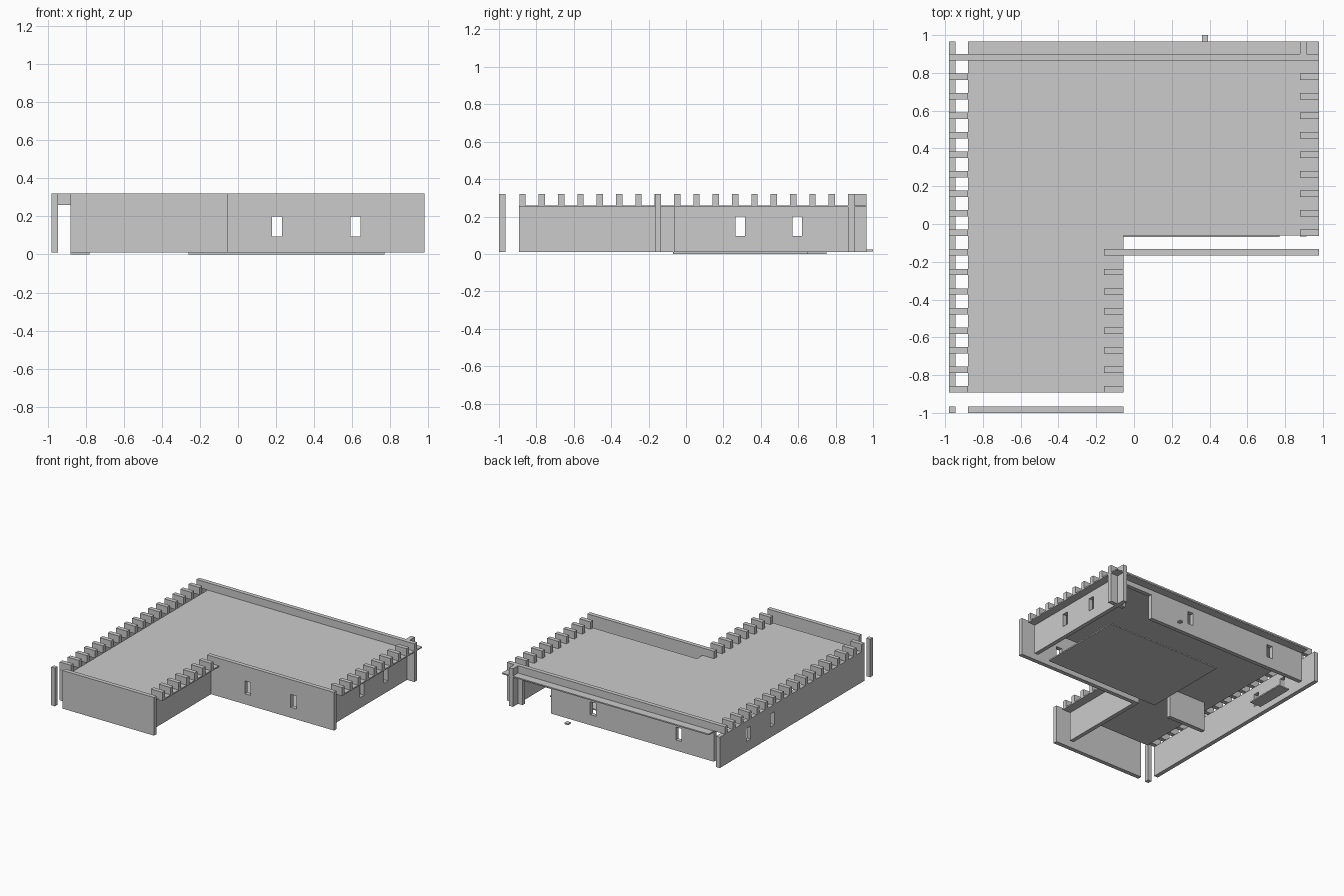
import bpy

if "Cube" in bpy.data.objects:
    bpy.data.objects.remove(bpy.data.objects["Cube"])

T = 0.034                      # board thickness
Z0, ZR, ZT = 0.01, 0.26, 0.32  # wall foot, roof level, parapet top
WZ = (0.095, 0.2)              # window sill and head


def box(name, x, y, z):
    bpy.ops.mesh.primitive_cube_add(
        size=1, location=[(a + b) / 2 for a, b in (x, y, z)])
    ob = bpy.context.object
    ob.name = name
    ob.scale = [b - a for a, b in (x, y, z)]
    bpy.ops.object.transform_apply(location=False, rotation=False, scale=True)
    return ob


def cut(ob, x, y, z):
    c = box("cutter", x, y, z)
    c.hide_render = True
    m = ob.modifiers.new("opening", 'BOOLEAN')
    m.operation, m.solver, m.object = 'DIFFERENCE', 'EXACT', c
    bpy.context.view_layer.objects.active = ob
    bpy.ops.object.modifier_apply(modifier=m.name)
    bpy.data.objects.remove(c)


def wall_x(name, x, y, top, windows=()):
    """Wall running along x, windows given by centre x."""
    ob = box(name, x, (y, y + T), (Z0, top))
    for w in windows:
        cut(ob, (w - 0.026, w + 0.026), (y - 0.1, y + 0.1), WZ)
    return ob


def wall_y(name, x, y, top, windows=()):
    """Wall running along y, windows given by centre y."""
    ob = box(name, (x, x + T), y, (Z0, top))
    for w in windows:
        cut(ob, (x - 0.1, x + 0.1), (w - 0.026, w + 0.026), WZ)
    return ob


def battlements(name, x, first, count):
    for i in range(count):
        y = first - i * 0.1034
        box(f"{name}_{i}", x, (y - T / 2, y + T / 2), (ZR, ZT))


# L-shaped roof slab
outline = [(-0.88, -0.893), (-0.055, -0.893), (-0.055, -0.062),
           (0.98, -0.062), (0.98, 0.966), (-0.88, 0.966)]
me = bpy.data.meshes.new("roof")
n = len(outline)
verts = [(x, y, z) for z in (0.25, ZR) for x, y in outline]
faces = [tuple(reversed(range(n))), tuple(range(n, 2 * n))]
faces += [(i, (i + 1) % n, n + (i + 1) % n, n + i) for i in range(n)]
me.from_pydata(verts, [], faces)
bpy.context.collection.objects.link(bpy.data.objects.new("roof", me))

# Outer walls
wall_x("front_wall", (-0.88, -0.055), -1.0, ZT)
wall_y("front_corner_post", -0.98, (-1.0, -0.966), ZT)
wall_y("left_wall", -0.98, (-0.893, 0.966), ZR, (0.29, 0.595))
wall_y("wing_wall", -0.16, (-0.893, -0.165), 0.25)
wall_x("courtyard_wall", (-0.16, 0.98), -0.167, ZT, (0.205, 0.617))
wall_y("right_wall", 0.88, (-0.065, 0.966), 0.25, (0.29, 0.595))
box("right_wall_end", (0.88, 0.88 + T), (0.9, 0.966), (ZR, ZT))

# Back wall with windows and a doorway near the corner, parapet above
back = wall_x("back_wall", (-0.88, 0.98), 0.866, 0.25, (-0.565, 0.205))
cut(back, (0.585, 0.84), (0.8, 1.0), (-0.1, 0.21))
box("back_parapet", (-0.98, 0.98), (0.866, 0.9), (ZR, ZT))

# Battlements on the side walls
battlements("left_battlement", (-0.98, -0.88), 0.78, 17)
battlements("right_battlement", (0.88, 0.98), 0.78, 9)
battlements("wing_battlement", (-0.16, -0.055), -0.254, 7)

# Partition between the wing and the main hall
wall_x("partition", (-0.8, -0.46), -0.167, 0.25)

# Floor plates and the door step
box("floor_plate", (-0.26, 0.77), (-0.07, 0.65), (0, Z0))
box("small_floor_plate", (-0.88, -0.78), (0.42, 0.75), (0, Z0))
box("door_step", (0.36, 0.393), (0.966, 1.0), (0.013, 0.024))
